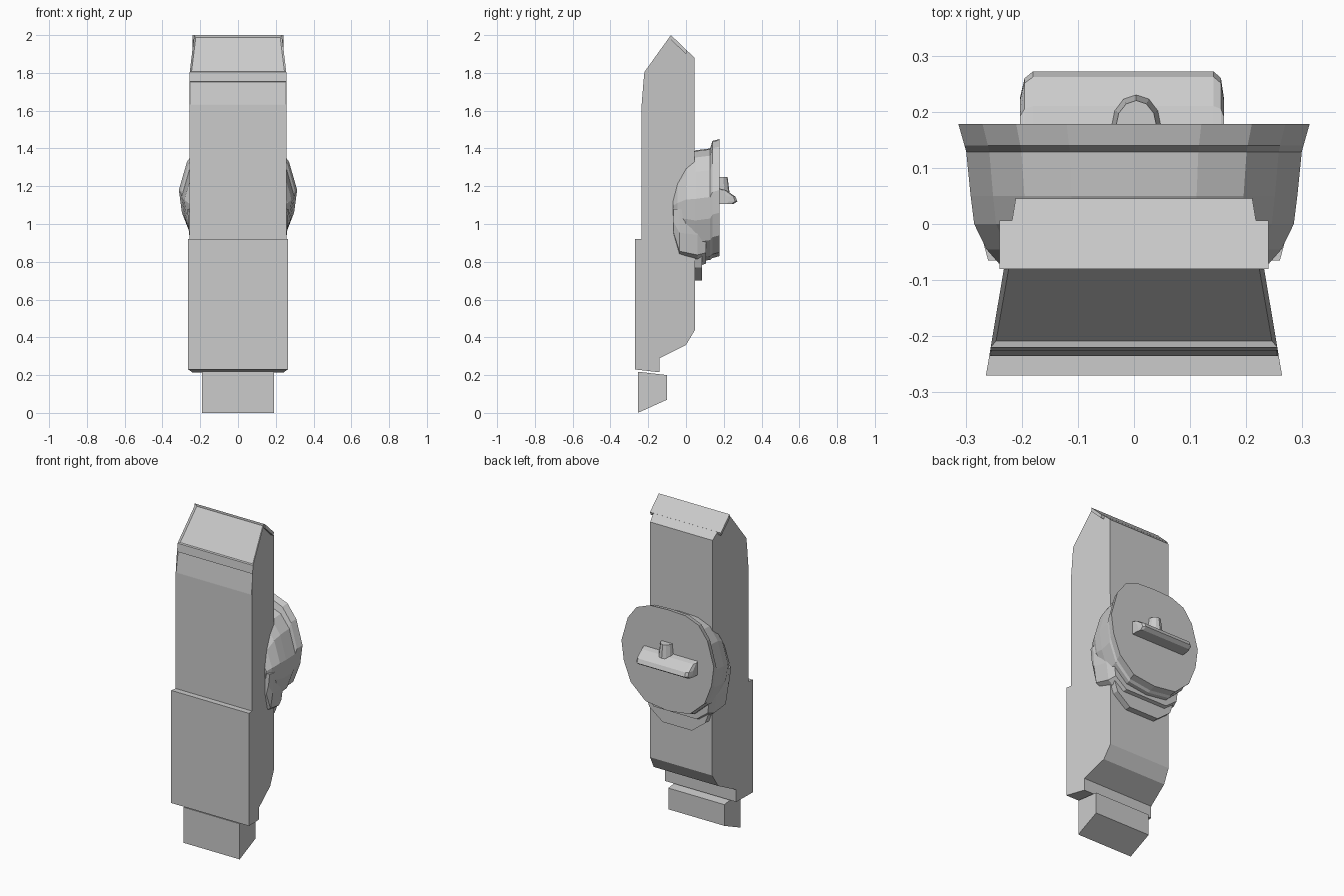
import bpy, bmesh, math

if "Cube" in bpy.data.objects:
    bpy.data.objects.remove(bpy.data.objects["Cube"])


def finish(bm, name):
    bmesh.ops.recalc_face_normals(bm, faces=bm.faces[:])
    me = bpy.data.meshes.new(name)
    bm.to_mesh(me)
    bm.free()
    ob = bpy.data.objects.new(name, me)
    bpy.context.collection.objects.link(ob)
    return ob


def loft(rings):
    """Closed solid through rings that share a point count."""
    bm = bmesh.new()
    loops = [[bm.verts.new(p) for p in r] for r in rings]
    for a, b in zip(loops, loops[1:]):
        n = len(a)
        for i in range(n):
            j = (i + 1) % n
            bm.faces.new((a[i], a[j], b[j], b[i]))
    bm.faces.new(loops[0])
    bm.faces.new(loops[-1][::-1])
    bmesh.ops.recalc_face_normals(bm, faces=bm.faces[:])
    return bm


def across(profile, half):
    """Sweep a (y, z) profile across x; half(y) gives the half width."""
    return loft([[(s * half(y), y, z) for y, z in profile] for s in (-1, 1)])


def mirrored(half):
    """Half outline (x, z) to a full symmetric outline; x = 0 points are not doubled."""
    return half + [(-x, z) for x, z in reversed(half) if x > 0]


def taper(y):
    return 0.2185 - 0.168 * y


# Main body: one side profile, narrowing toward the back
body = across([(-0.27, 0.92), (-0.235, 0.92), (-0.235, 1.63), (-0.225, 1.755),
               (-0.22, 1.805), (-0.08, 2.0), (0.045, 1.88), (0.048, 0.44),
               (0.0, 0.36), (-0.14, 0.29), (-0.14, 0.215), (-0.27, 0.23)], taper)


def front_face(z):
    return min((f for f in body.faces if f.normal.y < -0.3),
               key=lambda f: abs(f.calc_center_median().z - z))


# Recessed panel in the sloped top
bmesh.ops.inset_individual(body, faces=[front_face(1.90)], thickness=0.013, depth=-0.008)
# Wedge-shaped recess under the slope, deepest at its top edge
wedge = front_face(1.69)
bmesh.ops.inset_individual(body, faces=[wedge], thickness=0.004, depth=0)
for v in wedge.verts:
    if v.co.z > 1.7:
        v.co.y += 0.008
finish(body, "main_body")

# Cap plate on the back slope, overhanging the sides
finish(across([(-0.08, 2.0), (0.006, 1.918), (0.0, 1.90), (-0.08, 1.975)],
              lambda y: 0.24), "top_cap")

# Foot block
finish(across([(-0.255, 0.218), (-0.1, 0.2), (-0.1, 0.07), (-0.255, 0.0)],
              lambda y: 0.19), "foot_block")

# Rounded housing with a flat back, wrapping round the body
outline = mirrored([(0, 1.45), (0.12, 1.445), (0.21, 1.41), (0.27, 1.33), (0.313, 1.18),
                    (0.297, 1.06), (0.25, 0.94), (0.15, 0.85), (0, 0.83)])
rings = []
for y, sx, zb, zt in [(0.178, 1, 0.83, 1.45), (0.14, 0.965, 0.82, 1.44),
                      (0.128, 0.955, 0.81, 1.40), (0.05, 0.93, 0.80, 1.39),
                      (0.0, 0.91, 0.83, 1.36), (-0.045, 0.84, 0.88, 1.29),
                      (-0.07, 0.77, 0.96, 1.20)]:
    k = (zt - zb) / 0.62
    rings.append([(x * sx, y, zb + (z - 0.83) * k) for x, z in outline])
finish(loft(rings), "round_housing")

# Two U-shaped bands under the housing
band = mirrored([(0.23, 1.10), (0.235, 0.90), (0.19, 0.77), (0.10, 0.70)])
finish(loft([[(x, y, z) for x, z in band] for y in (0.04, 0.085)]), "lower_band")
jaw = []
for y, sx, zb in [(-0.065, 0.97, 0.92), (-0.035, 1.0, 0.80), (0.06, 0.96, 0.775),
                  (0.105, 0.9, 0.79)]:
    jaw.append([(x * sx, y, 1.08 - (1.08 - zb) * t) for x, t in
                mirrored([(0.268, 0), (0.26, 0.45), (0.245, 0.8), (0.16, 1)])])
finish(loft(jaw), "upper_band")

# Crossbar on the flat back, with bevelled ends
bar = [(0.17, 1.19), (0.21, 1.18), (0.262, 1.145), (0.272, 1.12), (0.25, 1.105), (0.17, 1.105)]
finish(loft([[(x, 0.17 + (y - 0.17) * k, z) for y, z in bar] for x, k in
             [(-0.203, 0.55), (-0.195, 0.88), (-0.18, 1), (0.142, 1), (0.155, 0.88), (0.16, 0.55)]]),
       "crossbar")

# Half-round tapered knob above the crossbar
arc = [math.pi * i / 6 for i in range(7)]
finish(loft([[(0.004 + r * math.cos(a), 0.175 + d * math.sin(a), z) for a in arc]
             for r, d, z in [(0.046, 0.055, 1.17), (0.036, 0.045, 1.25)]]), "knob")
